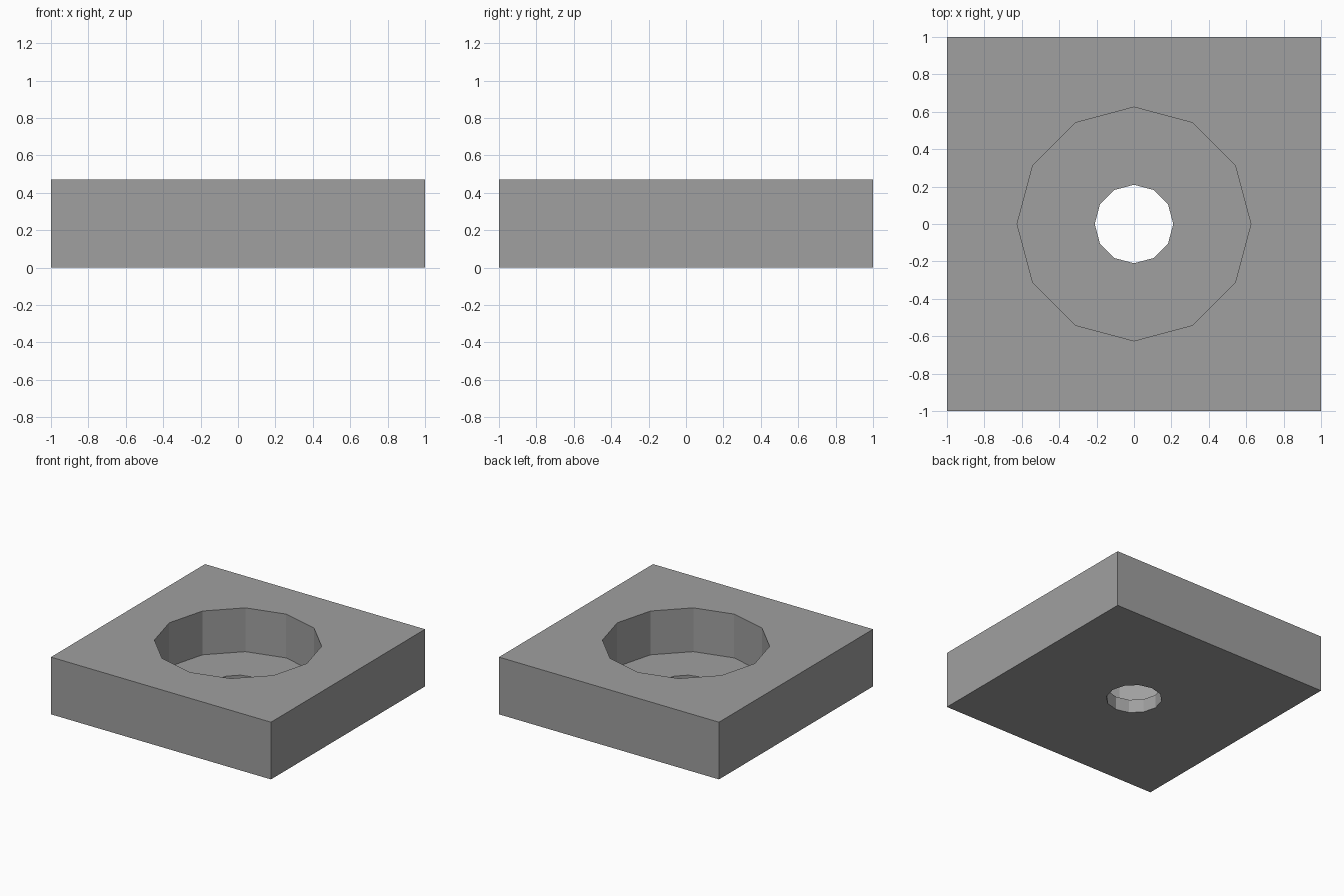
import bpy

old = bpy.data.objects.get("Cube")
if old:
    bpy.data.objects.remove(old, do_unlink=True)

HEIGHT = 0.47
FLOOR = 0.11

# Plain grey for the whole part
grey = bpy.data.materials.new("plain_grey")
grey.use_nodes = True
color = (0.35, 0.35, 0.35, 1)
grey.diffuse_color = color
grey.node_tree.nodes["Principled BSDF"].inputs["Base Color"].default_value = color

# Square block
bpy.ops.mesh.primitive_cube_add(size=2, location=(0, 0, HEIGHT / 2))
block = bpy.context.object
block.name = "square_block"
block.scale.z = HEIGHT / 2
bpy.ops.object.transform_apply(location=True, rotation=False, scale=True)
block.data.materials.append(grey)


def cut_bore(name, radius, bottom, top):
    """Cut a twelve-sided vertical bore out of the block."""
    bpy.ops.mesh.primitive_cylinder_add(
        vertices=12, radius=radius, depth=top - bottom,
        location=(0, 0, (top + bottom) / 2))
    cutter = bpy.context.object
    cutter.name = name
    cutter.data.materials.append(grey)
    cutter.hide_render = True
    cutter.hide_viewport = True
    cutter.display_type = 'WIRE'
    mod = block.modifiers.new(name, 'BOOLEAN')
    mod.operation = 'DIFFERENCE'
    mod.solver = 'EXACT'
    mod.object = cutter


# Wide recess from above, then the narrow through hole
cut_bore("recess_cutter", 0.625, FLOOR, HEIGHT + 0.2)
cut_bore("through_hole_cutter", 0.21, -0.2, HEIGHT + 0.1)
